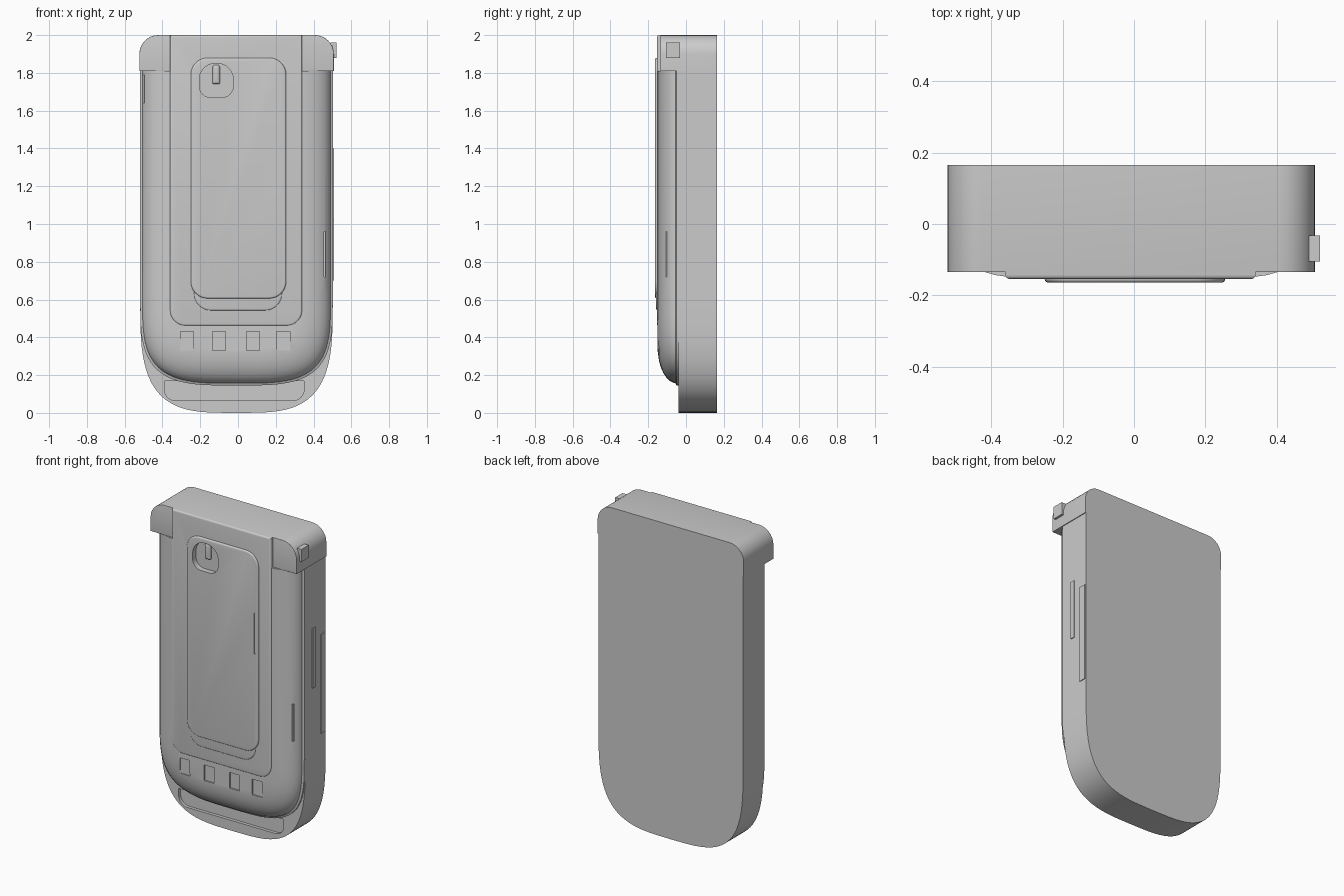
import bpy, bmesh, math

if "Cube" in bpy.data.objects:
    bpy.data.objects.remove(bpy.data.objects["Cube"])

grey = bpy.data.materials.new("plain_grey")
grey.use_nodes = True
colour = (0.6, 0.6, 0.6, 1)
grey.diffuse_color = colour
grey.node_tree.nodes["Principled BSDF"].inputs["Base Color"].default_value = colour

CX = -0.008  # midline of the casing


def loft(name, rings):
    """Skin equal-length (outline, y) rings and cap both ends."""
    bm = bmesh.new()
    loops = [[bm.verts.new((x, y, z)) for x, z in pts] for pts, y in rings]
    for a, b in zip(loops, loops[1:]):
        for i in range(len(a)):
            j = (i + 1) % len(a)
            bm.faces.new((a[i], a[j], b[j], b[i]))
    bm.faces.new(loops[0])
    bm.faces.new(loops[-1])
    bmesh.ops.remove_doubles(bm, verts=bm.verts, dist=1e-5)
    bmesh.ops.recalc_face_normals(bm, faces=bm.faces)
    mesh = bpy.data.meshes.new(name)
    bm.to_mesh(mesh)
    bm.free()
    ob = bpy.data.objects.new(name, mesh)
    bpy.context.collection.objects.link(ob)
    mesh.materials.append(grey)
    return ob


def tub(width, bottom, top, power, d=0.0):
    """Straight-sided outline with a soft rounded bottom, inset by d."""
    pts = [(CX + width - d, top)]
    shoulder, low = 0.62, bottom + d
    for i in range(41):
        t = math.pi * i / 40
        c, s = math.cos(t), math.sin(t)
        x = math.copysign(abs(c) ** (2 / power), c) * (width - d)
        pts.append((CX + x, shoulder - (shoulder - low) * abs(s) ** (2 / power)))
    return pts + [(CX - width + d, top)]


def rounded(x0, x1, z0, z1, low, high, d=0.0):
    """Rectangle with separate lower and upper corner radii, inset by d."""
    x0, x1, z0, z1 = x0 + d, x1 - d, z0 + d, z1 - d
    low, high = max(low - d, 0), max(high - d, 0)
    pts = []
    corners = ((x1 - high, z1 - high, high, 0), (x0 + high, z1 - high, high, 1),
               (x0 + low, z0 + low, low, 2), (x1 - low, z0 + low, low, 3))
    for x, z, r, quarter in corners:
        for i in range(9):
            a = math.pi / 2 * (quarter + i / 8)
            pts.append((x + r * math.cos(a), z + r * math.sin(a)))
    return pts


def plate(name, box, back, front, low, high, edge):
    """Rounded plate whose front rim is softened by edge."""
    rings = [(rounded(*box, low, high), back)]
    for i in range(5):
        a = math.pi / 2 * i / 4
        rings.append((rounded(*box, low, high, edge * (1 - math.cos(a))),
                      front + edge * (1 - math.sin(a))))
    return loft(name, rings)


def block(name, x, y, z):
    """Box from pairs of limits."""
    return loft(name, [(rounded(x[0], x[1], z[0], z[1], 0, 0), v) for v in y])


def cut(cutter, *targets):
    cutter.hide_render = True
    cutter.hide_viewport = True
    for ob in targets:
        mod = ob.modifiers.new(cutter.name, "BOOLEAN")
        mod.operation = "DIFFERENCE"
        mod.solver = "EXACT"
        mod.object = cutter


# Lower half of the casing
base = loft("base", [(tub(0.51, 0, 1.81, 3.5), y) for y in (0.165, -0.04)])

# Folding lid: a seam lip, then a rounded front
profile = ((0, 0.0), (0, -0.05), (0.012, -0.056), (0.014, -0.066), (0.024, -0.085),
           (0.042, -0.104), (0.066, -0.12), (0.095, -0.133), (0.13, -0.143), (0.18, -0.15))
lid = loft("lid", [(tub(0.51, 0.145, 1.81, 3.6, d), y) for d, y in profile])

# Hinge across the top
hinge = plate("hinge", (-0.522, 0.507, 1.81, 2), 0.165, -0.135, 0, 0.1, 0.002)

# Centre panel running over the hinge, and the outer display
panel = plate("centre_panel", (-0.36, 0.34, 0.46, 2), 0, -0.154, 0.08, 0, 0.012)
chin = plate("display_chin", (-0.235, 0.235, 0.54, 0.9), -0.1, -0.158, 0.09, 0.05, 0.012)
display = plate("display", (-0.25, 0.255, 0.605, 1.88), -0.1, -0.164, 0.09, 0.09, 0.01)

# Camera window with its upright ridge
window = plate("camera_cutter", (-0.205, -0.025, 1.67, 1.85), -0.3, -0.13, 0.06, 0.085, 0)
cut(window, lid, hinge, panel, display)
plate("camera_ridge", (-0.135, -0.095, 1.74, 1.842), -0.12, -0.15, 0.01, 0.015, 0.015)

# Shallow vents below the display
for i, x in enumerate((-0.27, -0.1, 0.08, 0.24)):
    vent = block(f"vent_cutter_{i + 1}", (x - 0.035, x + 0.035), (-0.3, -0.141), (0.33, 0.43))
    cut(vent, lid)

# Recess under the lid lip
recess = plate("lip_recess_cutter", (-0.39, 0.35, 0.065, 0.17), -0.2, -0.02, 0.06, 0, 0)
cut(recess, base)

# Grooves on the lid and the display
for i, (x, z0, z1) in enumerate(((-0.5, 1.64, 1.79), (0.46, 0.72, 0.96))):
    cut(block(f"groove_cutter_{i + 1}", (x - 0.004, x + 0.004), (-0.3, -0.07), (z0, z1)), lid)
cut(block("display_groove_cutter", (0.228, 0.238), (-0.3, -0.158), (1.24, 1.5)), display)

# Side button on the hinge and thin key plates on the base
block("hinge_button", (0.49, 0.521), (-0.105, -0.032), (1.88, 1.96))
block("long_side_key", (0.49, 0.507), (0.112, 0.158), (0.7, 1.33))
block("side_latch", (0.49, 0.507), (0.03, 0.06), (1.02, 1.4))

# Smooth shading with crisp edges
bpy.ops.object.select_all(action="DESELECT")
for ob in bpy.context.collection.objects:
    if ob.type == "MESH" and not ob.hide_render:
        ob.select_set(True)
        bpy.context.view_layer.objects.active = ob
bpy.ops.object.shade_smooth_by_angle(angle=math.radians(35))
